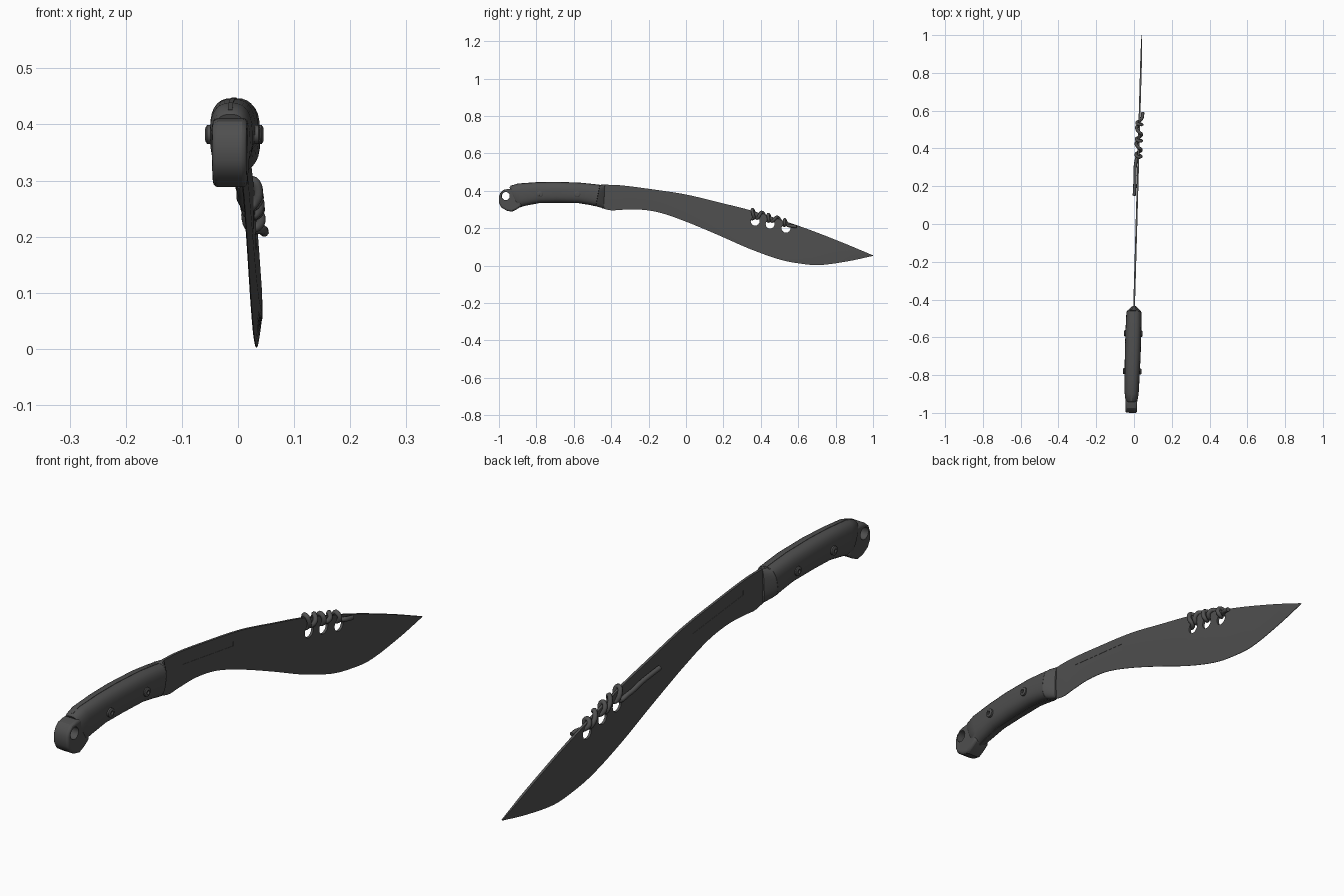
import bpy, bmesh, math
from mathutils import Matrix, Vector

if "Cube" in bpy.data.objects:
    bpy.data.objects.remove(bpy.data.objects["Cube"])

# The whole knife leans slightly in plan
TILT = Matrix.Translation((0.013, 0, 0)) @ Matrix.Rotation(-0.0285, 4, 'Z')


def material(name, v):
    m = bpy.data.materials.new(name)
    m.diffuse_color = (v, v, v, 1)
    m.use_nodes = True
    m.node_tree.nodes["Principled BSDF"].inputs["Base Color"].default_value = m.diffuse_color
    return m


STEEL = material("dark steel", 0.08)
GRIP = material("dark grip", 0.078)


def activate(ob):
    bpy.ops.object.select_all(action='DESELECT')
    ob.select_set(True)
    bpy.context.view_layer.objects.active = ob


def finish(name, bm, mat, angle=35):
    bmesh.ops.recalc_face_normals(bm, faces=bm.faces)
    me = bpy.data.meshes.new(name)
    bm.to_mesh(me)
    bm.free()
    ob = bpy.data.objects.new(name, me)
    bpy.context.collection.objects.link(ob)
    ob.matrix_world = TILT
    me.materials.append(mat)
    activate(ob)
    bpy.ops.object.shade_smooth_by_angle(angle=math.radians(angle))
    return ob


def loft(rings, bm=None):
    """Skin closed rings of equal length and cap both ends."""
    bm = bm or bmesh.new()
    vs = [[bm.verts.new(p) for p in r] for r in rings]
    n = len(vs[0])
    for a, b in zip(vs, vs[1:]):
        for i in range(n):
            j = (i + 1) % n
            bm.faces.new((a[i], a[j], b[j], b[i]))
    bm.faces.new(vs[0][::-1])
    bm.faces.new(vs[-1])
    return bm


def disc(x, y, z, r, n=24):
    return [(x, y + r * math.cos(2 * math.pi * i / n), z + r * math.sin(2 * math.pi * i / n))
            for i in range(n)]


def apply_all(ob):
    activate(ob)
    for m in list(ob.modifiers):
        bpy.ops.object.modifier_apply(modifier=m.name)


def cut(ob, cutter):
    m = ob.modifiers.new("cut", 'BOOLEAN')
    m.object = cutter
    m.solver = 'EXACT'
    apply_all(ob)
    bpy.data.objects.remove(cutter)
    activate(ob)
    bpy.ops.object.shade_smooth_by_angle(angle=math.radians(30))


def smooth_at(pts, y):
    """Smooth height through (y, z) control points."""
    def slope(i):
        a, b = pts[max(i - 1, 0)], pts[min(i + 1, len(pts) - 1)]
        return (b[1] - a[1]) / (b[0] - a[0])
    i = max(k for k in range(len(pts) - 1) if k == 0 or pts[k][0] <= y)
    (y0, z0), (y1, z1) = pts[i], pts[i + 1]
    h = y1 - y0
    t = (y - y0) / h
    return ((2*t**3 - 3*t*t + 1) * z0 + (t**3 - 2*t*t + t) * h * slope(i)
            + (3*t*t - 2*t**3) * z1 + (t**3 - t*t) * h * slope(i + 1))


# Blade: spine and edge curves, thinning towards the edge
SPINE = [(-.45, .433), (-.355, .43), (-.195, .41), (0, .38), (.18, .337), (.35, .294),
         (.61, .21), (.82, .13), (1, .055)]
EDGE = [(-.45, .307), (-.40, .295), (-.355, .298), (-.25, .30), (-.14, .283), (0, .235),
        (.18, .16), (.34, .09), (.5, .033), (.61, .011), (.715, .003), (.875, .025), (1, .052)]
rings = []
N = 72
for k in range(N + 1):
    y = -.45 + 1.45 * k / N
    zt, zb = smooth_at(SPINE, y), smooth_at(EDGE, y)
    zm = zt + (zb - zt) * .5
    t = .0045 if y < .9 else .0045 - .025 * (y - .9)
    rings.append([(t, y, zt), (t, y, zm), (.001, y, zb),
                  (-.001, y, zb), (-t, y, zm), (-t, y, zt)])
blade = finish("blade", loft(rings), STEEL, 30)

# Three lashing holes and a shallow slanted groove on each side
HOLES = [(.37, .238), (.45, .222), (.535, .2)]
bm = bmesh.new()
for y, z in HOLES:
    loft([disc(-.03, y, z, .024), disc(.03, y, z, .024)], bm)
for s in (-1, 1):
    loft([[(x * s, -.33, .394), (x * s, -.05, .357), (x * s, -.05, .341), (x * s, -.33, .378)]
          for x in (.0035, .02)], bm)
cut(blade, finish("blade_cutter", bm, STEEL))

# Grip: rounded sections as (top y, top z, bottom y, bottom z, half width)
ROWS = [(-.944, .418, -.898, .316, .031), (-.938, .426, -.893, .311, .035),
        (-.90, .438, -.865, .32, .038), (-.80, .445, -.785, .335, .040),
        (-.70, .447, -.69, .337, .042), (-.57, .443, -.575, .335, .042),
        (-.50, .436, -.52, .326, .041), (-.46, .431, -.482, .318, .040)]


def section(row, n=28, power=2.7):
    yt, zt, yb, zb, w = row
    top, bot = Vector((0, yt, zt)), Vector((0, yb, zb))
    mid, half = (top + bot) / 2, (top - bot) / 2
    out = []
    for i in range(n):
        a = 2 * math.pi * i / n
        c, s = math.cos(a), math.sin(a)
        u = math.copysign(abs(c) ** (2 / power), c)
        v = math.copysign(abs(s) ** (2 / power), s)
        out.append(mid + half * v + Vector((w * u, 0, 0)))
    return out


finish("grip", loft([section(r) for r in ROWS]), GRIP, 40)

# Bolster: tapers from the grip down to the blade
finish("bolster", loft([section(r) for r in (
    (-.459, .431, -.481, .318, .040), (-.453, .433, -.474, .315, .036),
    (-.434, .434, -.440, .306, .010))]), GRIP, 30)

# Tang: thin strip just proud of the grip's top and bottom
finish("tang", loft([[(.004, r[0], r[1] + .001), (-.004, r[0], r[1] + .001),
                      (-.004, r[2], r[3] - .001), (.004, r[2], r[3] - .001)]
                     for r in ROWS[1:]]), STEEL)

# Pommel: bevelled block with a lanyard hole
OUTLINE = [(-.92, .412), (-.95, .410), (-.975, .405), (-.992, .39), (-1, .37), (-1, .335),
           (-.988, .312), (-.96, .294), (-.932, .288), (-.905, .301), (-.878, .320), (-.89, .37)]
pommel = finish("pommel", loft([[(x, y, z) for y, z in OUTLINE] for x in (-.031, .031)]), GRIP)
b = pommel.modifiers.new("bevel", 'BEVEL')
b.width, b.segments, b.limit_method, b.angle_limit = .009, 3, 'ANGLE', math.radians(50)
apply_all(pommel)
cut(pommel, finish("pommel_cutter",
                   loft([disc(-.05, -.964, .372, .022), disc(.05, -.964, .372, .022)]), GRIP))

# Grip pins: hollow-headed rods through the grip
for i, y in enumerate((-.78, -.58)):
    prof = [(.042, .007), (.049, .007), (.049, .012), (.046, .0165), (.03, .0165)]
    prof += [(-x, r) for x, r in reversed(prof)]
    finish(f"grip_pin_{i + 1}", loft([disc(x, y, .382, r, 16) for x, r in prof]), STEEL)

# Cord: lashed through the holes and over the spine, with a loose tail
X = .0135
path = [(-.016, .15, .295), (-.014, .24, .28), (-X, .32, .262)]
tops = [.355, .405, .44, .487, .527]
through = [(.362, 0), (.38, 0), (.442, 1), (.46, 1), (.527, 2), (.545, 2)]
for k, (hy, h) in enumerate(through):
    hz = HOLES[h][1] + .015
    path.append((0, hy, hz))
    if k < len(tops):
        ty = tops[k]
        tz = smooth_at(SPINE, ty) + .008
        ny, nh = through[k + 1]
        nz = HOLES[nh][1] + .015
        path += [(X, (hy + ty) / 2, (hz + tz) / 2), (0, ty, tz),
                 (-X, (ty + ny) / 2, (tz + nz) / 2)]
path += [(X, .562, .213), (.017, .592, .208)]
cu = bpy.data.curves.new("cord", 'CURVE')
cu.dimensions = '3D'
cu.bevel_depth, cu.bevel_resolution, cu.resolution_u = .0085, 2, 5
cu.use_fill_caps = True
sp = cu.splines.new('BEZIER')
sp.bezier_points.add(len(path) - 1)
for bp, p in zip(sp.bezier_points, path):
    bp.co = p
    bp.handle_left_type = bp.handle_right_type = 'AUTO'
cord = bpy.data.objects.new("cord", cu)
bpy.context.collection.objects.link(cord)
cord.matrix_world = TILT
cu.materials.append(STEEL)
activate(cord)
bpy.ops.object.convert(target='MESH')
bpy.ops.object.shade_smooth_by_angle(angle=math.radians(50))
